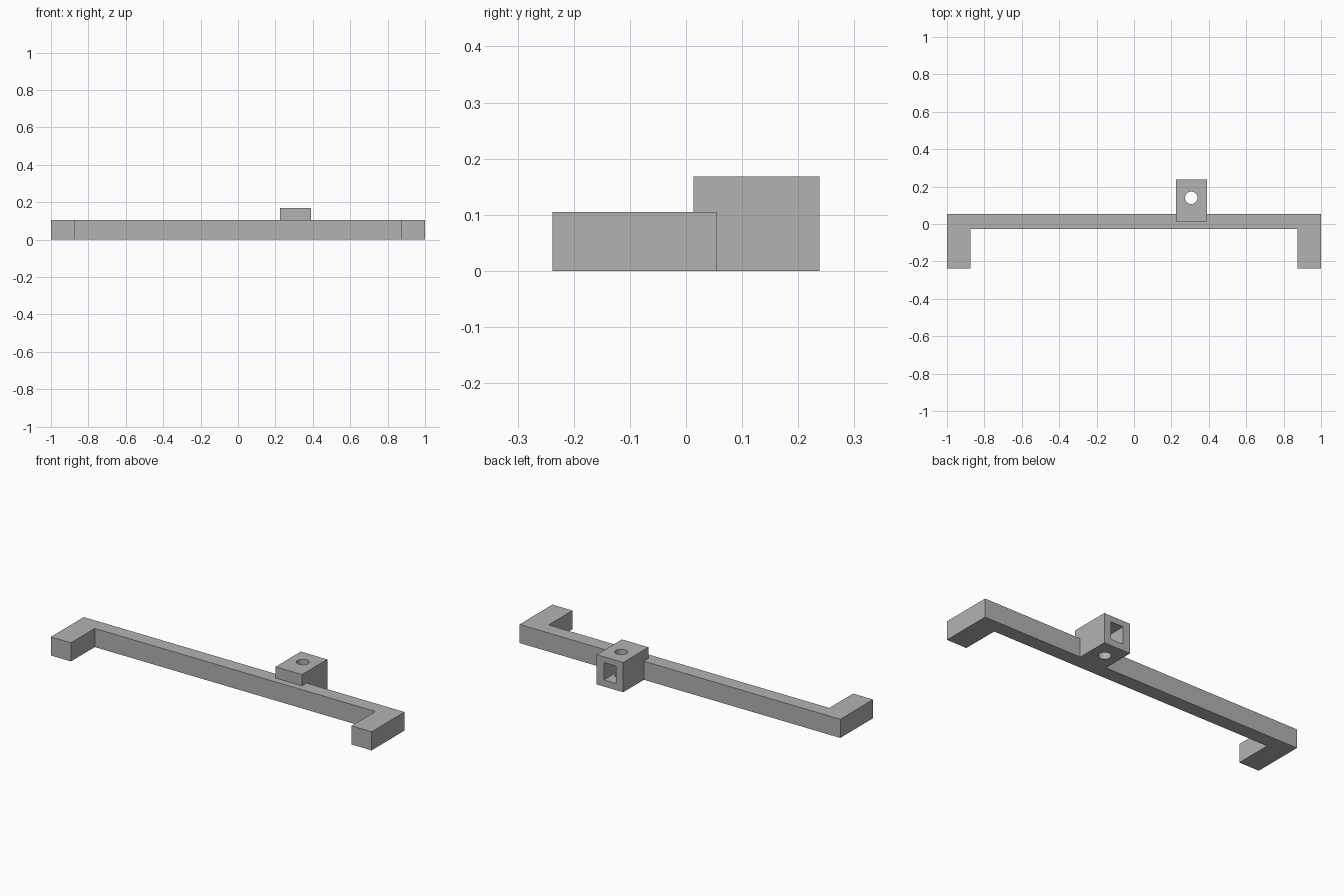
import bpy
import bmesh
import math
from mathutils import Matrix, Vector

if "Cube" in bpy.data.objects:
    bpy.data.objects.remove(bpy.data.objects["Cube"])

grey = bpy.data.materials.new("plain grey")
grey.diffuse_color = (0.448, 0.448, 0.448, 1)
grey.use_nodes = True
grey.node_tree.nodes["Principled BSDF"].inputs["Base Color"].default_value = grey.diffuse_color


def add_object(name, bm):
    bmesh.ops.recalc_face_normals(bm, faces=bm.faces)
    mesh = bpy.data.meshes.new(name)
    bm.to_mesh(mesh)
    bm.free()
    mesh.materials.append(grey)
    obj = bpy.data.objects.new(name, mesh)
    bpy.context.collection.objects.link(obj)
    return obj


def box(name, low, high):
    low, high = Vector(low), Vector(high)
    bm = bmesh.new()
    bmesh.ops.create_cube(bm, size=1, matrix=Matrix.Translation((low + high) / 2)
                          @ Matrix.Diagonal((*(high - low), 1)))
    return add_object(name, bm)


def combine(target, other, operation):
    """Apply a boolean to the target, then remove the helper."""
    mod = target.modifiers.new(operation.lower(), 'BOOLEAN')
    mod.operation, mod.object, mod.solver = operation, other, 'EXACT'
    bpy.context.view_layer.objects.active = target
    bpy.ops.object.modifier_apply(modifier=mod.name)
    bpy.data.objects.remove(other)


# Crossbar with two forward arms, extruded from a mirrored plan outline
half = [(1, 0.054), (1, -0.238), (0.875, -0.238), (0.875, -0.026)]
outline = half + [(-x, y) for x, y in reversed(half)]
bm = bmesh.new()
base = bm.faces.new([bm.verts.new((x, y, 0)) for x, y in outline])
top = bmesh.ops.extrude_face_region(bm, geom=[base])["geom"]
bmesh.ops.translate(bm, vec=(0, 0, 0.105),
                    verts=[v for v in top if isinstance(v, bmesh.types.BMVert)])
bracket = add_object("bracket_with_socket", bm)

# Socket block overlapping the back of the crossbar
combine(bracket, box("socket", (0.225, 0.013, 0), (0.39, 0.238, 0.168)), 'UNION')

# Rectangular pocket entering from the back
combine(bracket, box("pocket_cutter", (0.269, 0.055, 0.037), (0.346, 0.3, 0.135)), 'DIFFERENCE')

# Vertical round pin hole
bm = bmesh.new()
bmesh.ops.create_cone(bm, cap_ends=True, segments=32, radius1=0.033, radius2=0.033,
                      depth=0.5, matrix=Matrix.Translation((0.306, 0.14, 0.08)))
combine(bracket, add_object("pin_hole_cutter", bm), 'DIFFERENCE')

# Smooth only the hole wall
bpy.ops.object.select_all(action='DESELECT')
bracket.select_set(True)
bpy.context.view_layer.objects.active = bracket
bpy.ops.object.shade_smooth_by_angle(angle=math.radians(30))
